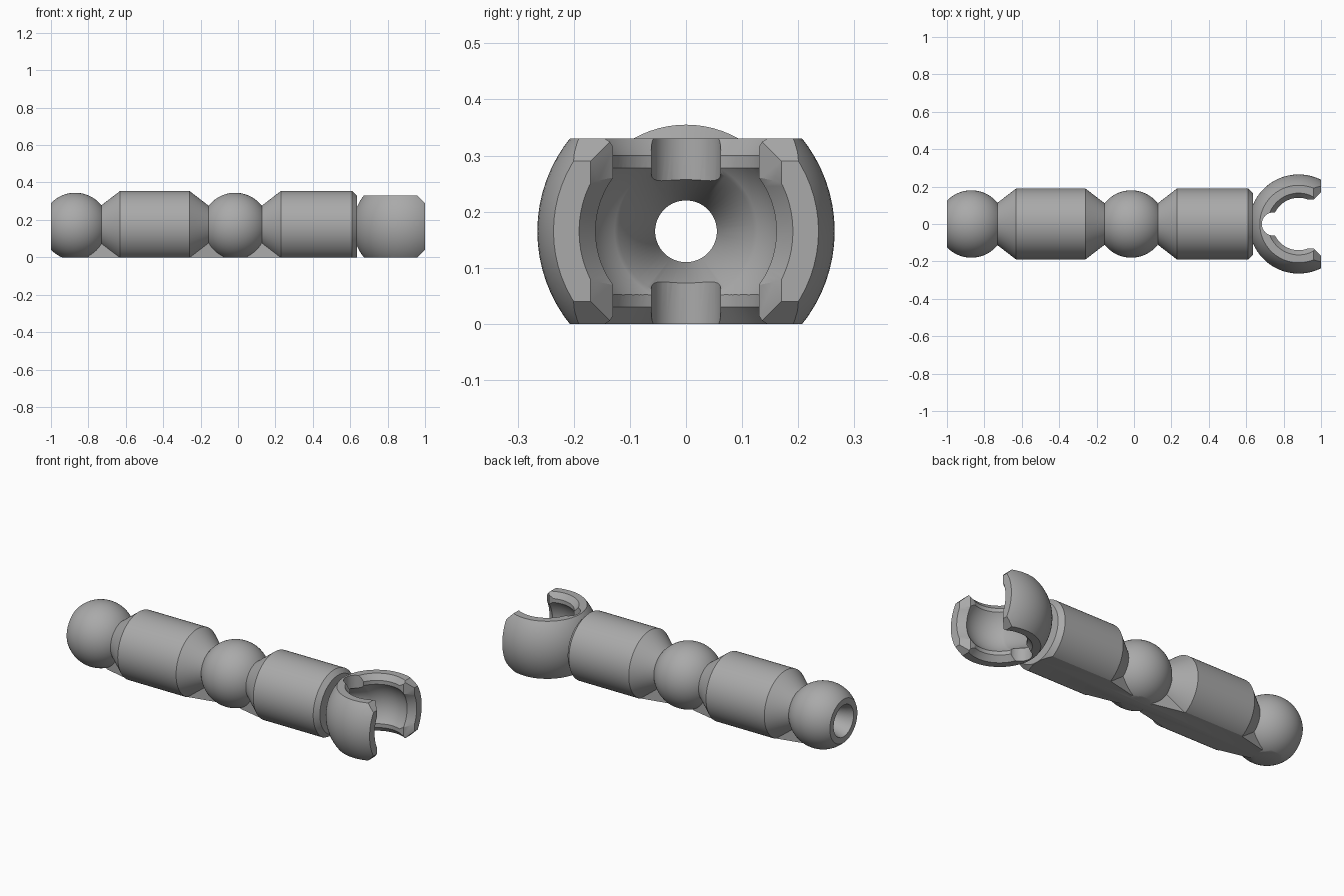
import bpy, bmesh, math
from mathutils import Vector

cube = bpy.data.objects.get("Cube")
if cube:
    bpy.data.objects.remove(cube)

AXIS = 0.165          # height of the arm's axis
BALL = 0.18           # ball and socket radius
SOCKET_X = 0.88       # socket centre

grey = bpy.data.materials.new("plain grey")
grey.use_nodes = True
grey.diffuse_color = (0.4, 0.4, 0.4, 1)
grey.node_tree.nodes["Principled BSDF"].inputs["Base Color"].default_value = (0.4, 0.4, 0.4, 1)


def finish(bm, name):
    bmesh.ops.remove_doubles(bm, verts=bm.verts, dist=1e-5)
    bmesh.ops.recalc_face_normals(bm, faces=bm.faces)
    mesh = bpy.data.meshes.new(name)
    bm.to_mesh(mesh)
    bm.free()
    mesh.materials.append(grey)
    ob = bpy.data.objects.new(name, mesh)
    bpy.context.collection.objects.link(ob)
    return ob


def lathe(name, profile, axis, centre, steps=72):
    """Spin (position along axis, radius) points whose ends lie on the axis."""
    bm = bmesh.new()
    axis = Vector(axis)
    side = Vector((0, 1, 0))
    verts = [bm.verts.new(Vector(centre) + axis * a + side * r) for a, r in profile]
    edges = [bm.edges.new(pair) for pair in zip(verts, verts[1:])]
    bmesh.ops.spin(bm, geom=verts + edges, cent=centre, axis=axis,
                   angle=math.tau, steps=steps, use_merge=False)
    return finish(bm, name)


def prism(name, points, push):
    bm = bmesh.new()
    face = bm.faces.new([bm.verts.new(p) for p in points])
    out = bmesh.ops.extrude_face_region(bm, geom=[face])
    moved = [v for v in out["geom"] if isinstance(v, bmesh.types.BMVert)]
    bmesh.ops.translate(bm, verts=moved, vec=push)
    return finish(bm, name)


def combine(ob, tool, operation):
    mod = ob.modifiers.new(operation, "BOOLEAN")
    mod.object, mod.operation, mod.solver = tool, operation, "EXACT"
    bpy.context.view_layer.objects.active = ob
    bpy.ops.object.modifier_apply(modifier=mod.name)
    bpy.data.objects.remove(tool)


def arc(cx, radius, start, end, n=24):
    """Points of a circle on the axis, from x = start to x = end."""
    a, b = (math.acos((x - cx) / radius) for x in (start, end))
    return [(cx + radius * math.cos(a + (b - a) * i / n),
             radius * math.sin(a + (b - a) * i / n)) for i in range(n + 1)]


# Arm: two balls and two barrels with tapered shoulders
profile = [(-1, 0)] + arc(-0.87, BALL, -1, -0.73)
profile += [(-0.63, 0.19), (-0.26, 0.19)]
profile += arc(-0.015, BALL, -0.157, 0.127)
profile += [(0.23, 0.19), (0.61, 0.19), (0.635, 0.165), (0.635, 0)]
arm = lathe("jointed_arm", profile, (1, 0, 0), (0, 0, AXIS))

# Feet filling the undercuts beneath each shoulder
for barrel, ball in ((-0.62, -0.8), (-0.27, -0.08), (0.24, 0.05)):
    foot = prism("foot", [(barrel, -0.092, -0.05), (ball, -0.05, -0.05),
                          (ball, 0.05, -0.05), (barrel, 0.092, -0.05)], (0, 0, 0.15))
    combine(arm, foot, "UNION")

# Socket: big sphere trimmed to a slab with a bevelled mouth
shell = lathe("socket", arc(SOCKET_X, 0.265, SOCKET_X - 0.265, SOCKET_X + 0.265, 48),
              (1, 0, 0), (0, 0, AXIS))
slab = prism("slab", [(0.5, -0.5, -0.1), (0.86, -0.5, -0.1), (1, -0.5, 0.04),
                      (1, -0.5, 0.29), (0.96, -0.5, 0.33), (0.5, -0.5, 0.33)], (0, 1, 0))
combine(shell, slab, "INTERSECT")
combine(arm, shell, "UNION")

# Bore, funnel, ball cavity and flared mouth
bore = [(-1.05, 0), (-1.05, 0.105), (-0.88, 0.055), (0.6, 0.055)]
bore += arc(SOCKET_X, BALL, 0.746, 0.96) + [(1.04, 0.22), (1.04, 0)]
combine(arm, lathe("bore", bore, (1, 0, 0), (0, 0, AXIS)), "DIFFERENCE")

# Round opening through the socket, bevelled above and below
opening = [(-0.02, 0), (-0.02, 0.182), (0.03, 0.14), (0.3, 0.14), (0.35, 0.182), (0.35, 0)]
combine(arm, lathe("opening", opening, (0, 0, 1), (SOCKET_X, 0, 0)), "DIFFERENCE")

# Rounded notch at the back of the opening
notch = [(-0.05, 0), (-0.05, 0.062), (0.4, 0.062), (0.4, 0)]
combine(arm, lathe("notch", notch, (0, 0, 1), (0.745, 0, 0), 32), "DIFFERENCE")

# Mouth slot between the two jaws
half = [(0.88, 0.13), (0.96, 0.13), (1.02, 0.19)]
outline = [(x, y, -0.1) for x, y in half] + [(x, -y, -0.1) for x, y in reversed(half)]
combine(arm, prism("slot", outline, (0, 0, 0.6)), "DIFFERENCE")

# Flat underside
floor = prism("floor", [(-2, -1, 0), (2, -1, 0), (2, 1, 0), (-2, 1, 0)], (0, 0, -0.5))
combine(arm, floor, "DIFFERENCE")

bpy.ops.object.select_all(action="DESELECT")
arm.select_set(True)
bpy.context.view_layer.objects.active = arm
bpy.ops.object.shade_smooth_by_angle(angle=math.radians(25))
